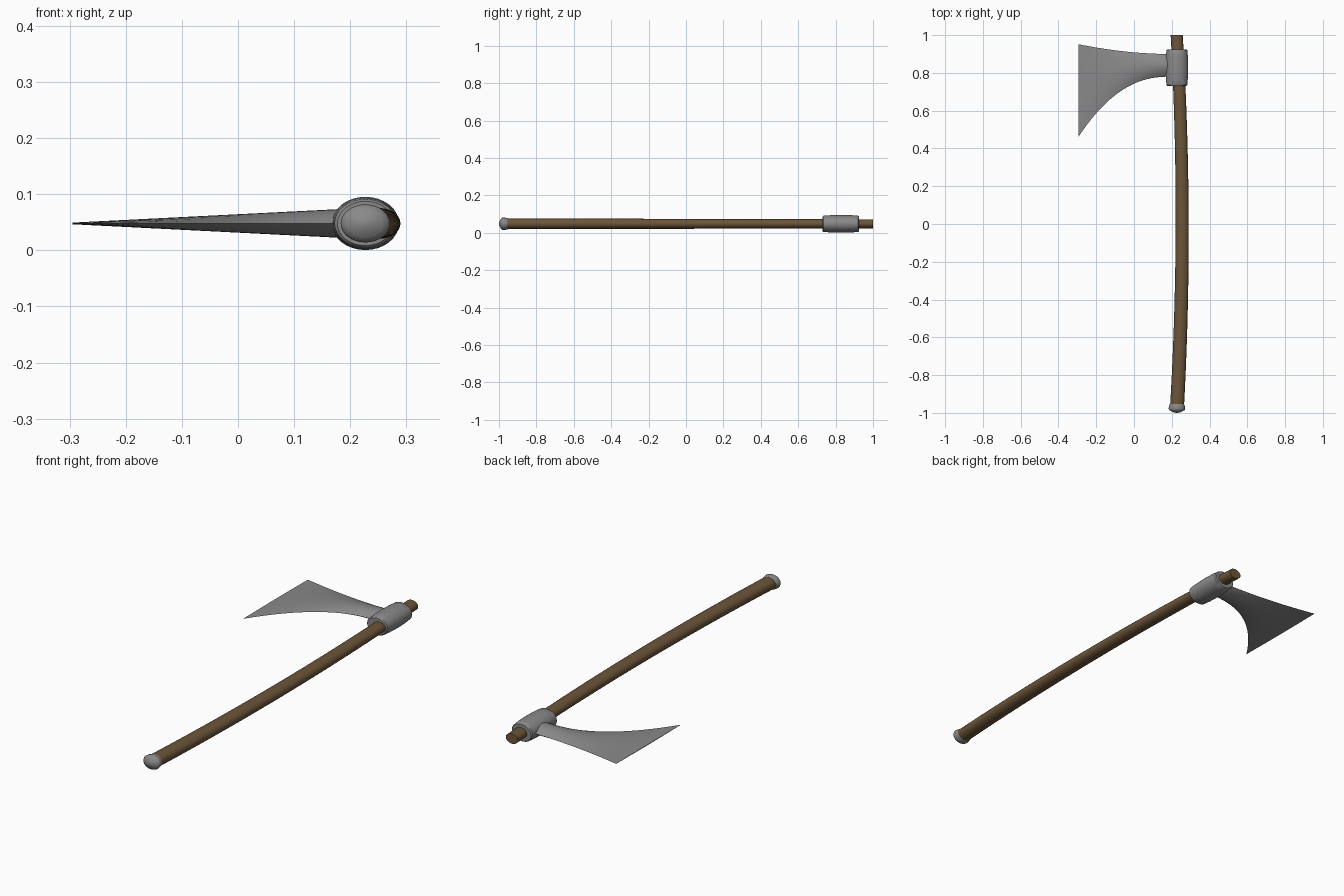
import bpy, bmesh
from math import sin, cos, pi, radians

cube = bpy.data.objects.get("Cube")
if cube:
    bpy.data.objects.remove(cube, do_unlink=True)

MID_Z = 0.048
HEAD_X = 0.227


def material(name, rgb):
    m = bpy.data.materials.new(name)
    m.use_nodes = True
    m.diffuse_color = (*rgb, 1)
    m.node_tree.nodes["Principled BSDF"].inputs["Base Color"].default_value = (*rgb, 1)
    return m


wood = material("brown wood", (0.15, 0.09, 0.042))
steel = material("grey steel", (0.25, 0.25, 0.25))


def loft(name, rings, mat, angle=35):
    """Skin a closed surface through rings of equal point count."""
    bm = bmesh.new()
    loops = [[bm.verts.new(p) for p in ring] for ring in rings]
    n = len(loops[0])
    for a, b in zip(loops, loops[1:]):
        for i in range(n):
            j = (i + 1) % n
            bm.faces.new((a[i], a[j], b[j], b[i]))
    bm.faces.new(loops[0])
    bm.faces.new(loops[-1])
    bmesh.ops.recalc_face_normals(bm, faces=bm.faces)
    mesh = bpy.data.meshes.new(name)
    bm.to_mesh(mesh)
    bm.free()
    mesh.materials.append(mat)
    obj = bpy.data.objects.new(name, mesh)
    bpy.context.collection.objects.link(obj)
    bpy.ops.object.select_all(action="DESELECT")
    obj.select_set(True)
    bpy.context.view_layer.objects.active = obj
    bpy.ops.object.shade_smooth_by_angle(angle=radians(angle))
    return obj


def oval(x, y, rx, rz, n=32):
    return [(x + rx * cos(2 * pi * i / n), y, MID_Z + rz * sin(2 * pi * i / n))
            for i in range(n)]


# Bowed oval handle, slightly thinner towards the head
handle = []
for i in range(25):
    y = -0.97 + 1.97 * i / 24
    taper = (y + 1) / 2
    handle.append(oval(0.226 + 0.029 * (1 - y * y), y,
                       0.037 - 0.005 * taper, 0.029 - 0.005 * taper))
loft("handle", handle, wood)

# Domed pommel cap
cap = [(-0.953, 0.038), (-0.965, 0.042), (-0.978, 0.044), (-0.985, 0.041),
       (-0.991, 0.031), (-0.997, 0.017), (-1.0, 0.004)]
loft("pommel", [oval(HEAD_X, y, r, r * 0.77) for y, r in cap], steel, 50)

# Barrel-shaped socket around the handle
barrel = [(0.73, 0.050), (0.735, 0.055), (0.77, 0.058), (0.83, 0.060),
          (0.89, 0.058), (0.92, 0.055), (0.925, 0.050)]
loft("socket", [oval(HEAD_X, y, r, r * 0.79) for y, r in barrel], steel)

# Flaring blade with a lens-shaped section that thins to the cutting edge
STEPS, ACROSS = 20, 10
blade = []
for i in range(STEPS + 1):
    t = i / STEPS
    x = 0.19 - 0.485 * t
    low = 0.78 - 0.32 * t ** 2.3
    high = 0.90 + 0.052 * t ** 1.9
    half = 0.026 - 0.0245 * t
    section = []
    for side in (1, -1):
        for k in range(ACROSS):
            s = side * (2 * k / ACROSS - 1)
            y = (low + high) / 2 + s * (high - low) / 2
            section.append((x, y, MID_Z + side * half * (1 - s * s)))
    blade.append(section)
blade_obj = loft("blade", blade, steel)
# Keep the two long rims of the blade crisp
sharp = blade_obj.data.attributes.get("sharp_edge")
if sharp is None:
    sharp = blade_obj.data.attributes.new("sharp_edge", "BOOLEAN", "EDGE")
ring = 2 * ACROSS
for e in blade_obj.data.edges:
    a, b = e.vertices
    if a // ring != b // ring and a % ring in (0, ACROSS):
        sharp.data[e.index].value = True
